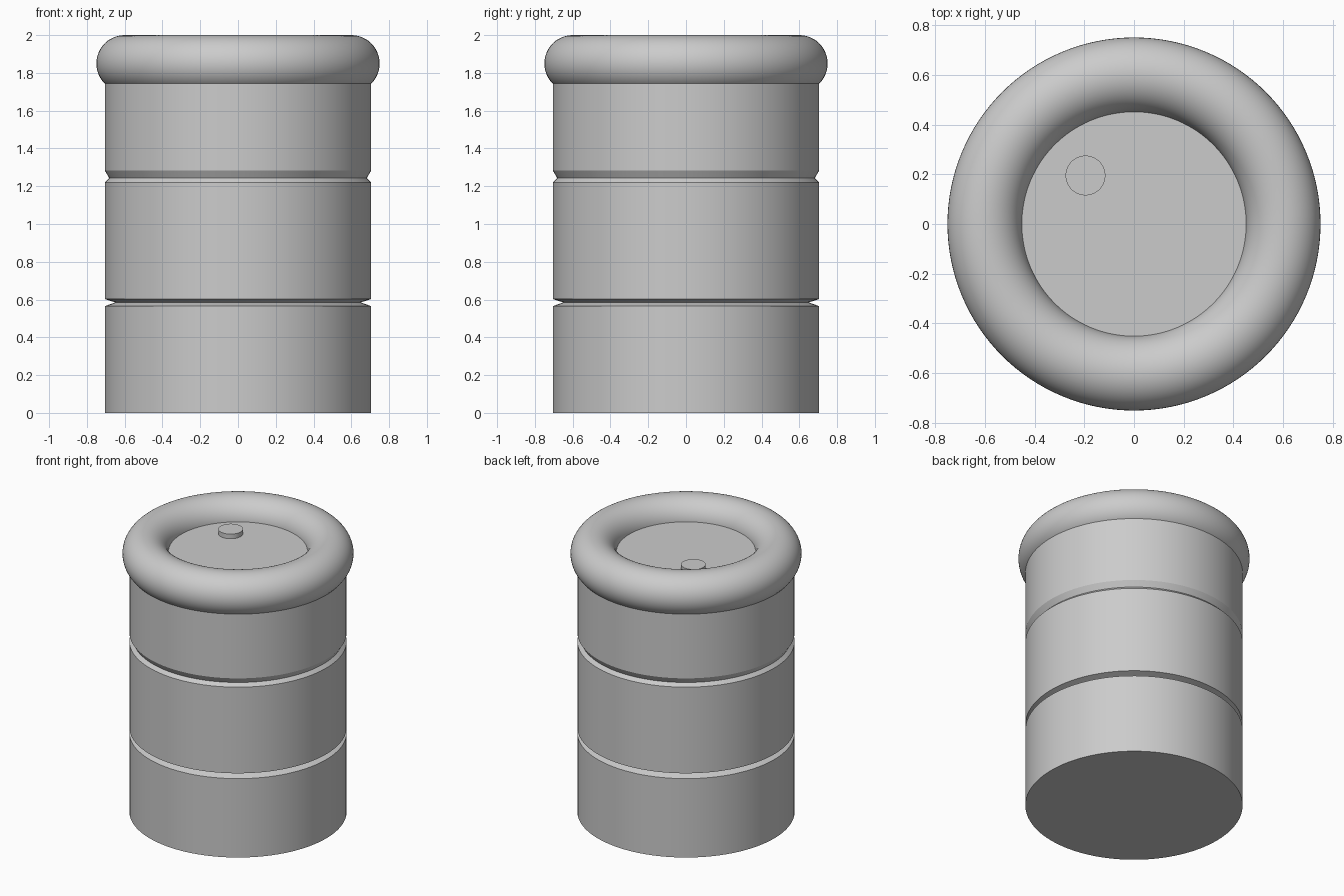
import bpy, bmesh, math

if "Cube" in bpy.data.objects:
    bpy.data.objects.remove(bpy.data.objects["Cube"])

SIDES = 128


def lathe(name, profile, center=(0, 0), sides=SIDES):
    """Spin an (r, z) profile that starts and ends with capped rings."""
    bm = bmesh.new()
    rings = []
    for r, z in profile:
        rings.append([bm.verts.new((center[0] + r * math.cos(2 * math.pi * i / sides),
                                    center[1] + r * math.sin(2 * math.pi * i / sides), z))
                      for i in range(sides)])
    for a, b in zip(rings, rings[1:]):
        for i in range(sides):
            j = (i + 1) % sides
            bm.faces.new((a[i], a[j], b[j], b[i]))
    bm.faces.new(rings[0][::-1])
    bm.faces.new(rings[-1])
    bmesh.ops.recalc_face_normals(bm, faces=bm.faces)
    mesh = bpy.data.meshes.new(name)
    bm.to_mesh(mesh)
    bm.free()
    obj = bpy.data.objects.new(name, mesh)
    bpy.context.collection.objects.link(obj)
    smooth(obj)
    return obj


def smooth(obj):
    bpy.ops.object.select_all(action='DESELECT')
    obj.select_set(True)
    bpy.context.view_layer.objects.active = obj
    bpy.ops.object.shade_smooth_by_angle(angle=math.radians(25))


# Drum body with two V-shaped grooves and the lid surface inside the rim
R = 0.705
lathe("barrel_body", [
    (R, 0.0),
    (R, 0.565), (0.65, 0.585), (R, 0.603),
    (R, 1.22), (0.682, 1.243), (R, 1.283),
    (R, 1.865),
])

# Thick rounded rim
bpy.ops.mesh.primitive_torus_add(location=(0, 0, 1.85), major_radius=0.60, minor_radius=0.15,
                                 major_segments=SIDES, minor_segments=48)
rim = bpy.context.object
rim.name = "top_rim"
smooth(rim)

# Small cap on the lid
lathe("bung_cap", [(0.08, 1.84), (0.08, 1.898)], center=(-0.195, 0.195), sides=48)
